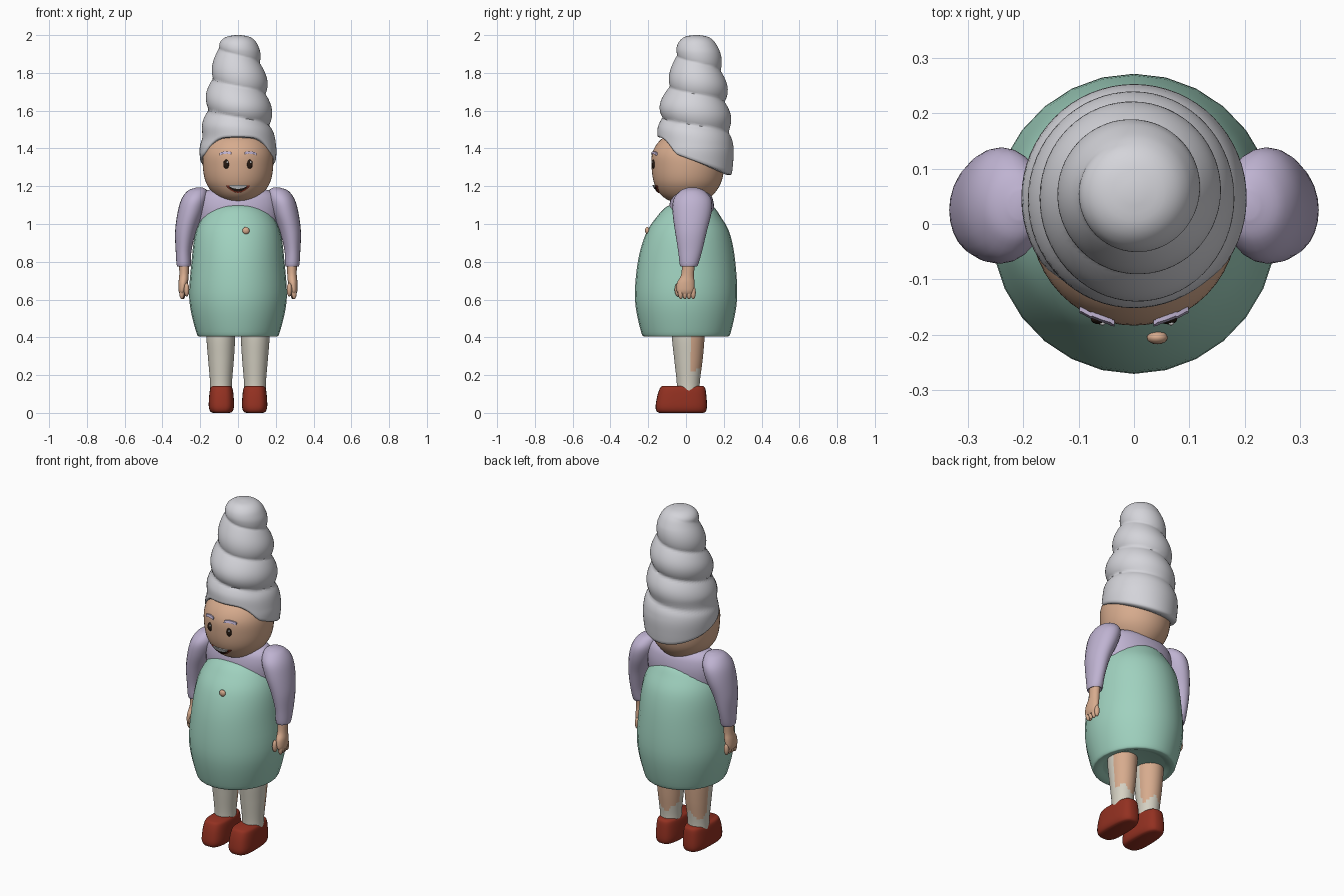
import bpy, bmesh, math

cube = bpy.data.objects.get("Cube")
if cube:
    bpy.data.objects.remove(cube, do_unlink=True)


def material(name, r, g, b):
    mat = bpy.data.materials.new(name)
    mat.use_nodes = True
    mat.diffuse_color = (r, g, b, 1)
    bsdf = next(n for n in mat.node_tree.nodes if n.type == 'BSDF_PRINCIPLED')
    bsdf.inputs["Base Color"].default_value = (r, g, b, 1)
    bsdf.inputs["Roughness"].default_value = 0.7
    return mat


SKIN = material("skin", .68, .41, .27)
HAIR = material("silver_hair", .66, .66, .70)
LAVENDER = material("lavender_cloth", .52, .45, .64)
GREEN = material("mint_dress", .35, .64, .52)
SOCK = material("ivory_sock", .66, .63, .54)
RED = material("red_shoe", .29, .03, .015)
DARK = material("dark_brown", .02, .01, .006)
WHITE = material("white", .85, .85, .85)
LIP = material("lip_red", .28, .04, .02)


def finish(name, bm, *mats, angle=50):
    bmesh.ops.recalc_face_normals(bm, faces=bm.faces)
    mesh = bpy.data.meshes.new(name)
    bm.to_mesh(mesh)
    bm.free()
    obj = bpy.data.objects.new(name, mesh)
    bpy.context.collection.objects.link(obj)
    for mat in mats:
        mesh.materials.append(mat)
    bpy.ops.object.select_all(action='DESELECT')
    obj.select_set(True)
    bpy.context.view_layer.objects.active = obj
    bpy.ops.object.shade_smooth_by_angle(angle=math.radians(angle))
    return obj


def spline(keys, steps):
    """Smooth in-between rings through the key rings."""
    out = []
    for i in range(len(keys) - 1):
        a, b = keys[max(i - 1, 0)], keys[i]
        c, d = keys[i + 1], keys[min(i + 2, len(keys) - 1)]
        for s in range(steps):
            t = s / steps
            out.append([q + t * (r - p) / 2 + t * t * (p - 2.5 * q + 2 * r - d_ / 2)
                        + t ** 3 * (1.5 * (q - r) + (d_ - p) / 2)
                        for p, q, r, d_ in zip(a, b, c, d)])
    return out + [list(keys[-1])]


def skin_rows(bm, rows):
    """Bridge closed rows of points and cap both ends."""
    rows = [[bm.verts.new(p) for p in row] for row in rows]
    n = len(rows[0])
    for low, high in zip(rows, rows[1:]):
        for i in range(n):
            bm.faces.new((low[i], low[(i + 1) % n], high[(i + 1) % n], high[i]))
    bm.faces.new(rows[0])
    bm.faces.new(rows[-1])


def loft(name, keys, *mats, side=1, seg=32, steps=5, power=2, angle=50, shape=None):
    """Stack rings given as (z, centre x, centre y, half width, half depth)."""
    bm = bmesh.new()
    rows = []
    for z, cx, cy, rx, ry in spline(keys, steps):
        row = []
        for i in range(seg):
            a = math.tau * i / seg
            c, s = math.cos(a), math.sin(a)
            row.append((side * cx + rx * math.copysign(abs(c) ** (2 / power), c),
                        cy + ry * math.copysign(abs(s) ** (2 / power), s), z))
        rows.append(row)
    skin_rows(bm, rows)
    if shape:
        shape(bm)
    return finish(name, bm, *mats, angle=angle)


def ball(name, centre, size, mat):
    bm = bmesh.new()
    bmesh.ops.create_uvsphere(bm, u_segments=16, v_segments=10, radius=1)
    bmesh.ops.scale(bm, vec=size, verts=bm.verts)
    bmesh.ops.translate(bm, vec=centre, verts=bm.verts)
    return finish(name, bm, mat)


# Dress and blouse
loft("dress", [(.42, 0, 0, .16, .17), (.405, 0, 0, .2, .215), (.43, 0, 0, .222, .238),
               (.6, 0, 0, .258, .27), (.8, 0, .003, .246, .258), (.95, 0, .01, .226, .222),
               (1.04, 0, .015, .185, .168), (1.09, 0, .02, .13, .125), (1.108, 0, .02, .07, .07)],
     GREEN, seg=28)
loft("blouse", [(.9, 0, .03, .19, .1), (1.05, 0, .03, .215, .12), (1.13, 0, .03, .21, .112),
                (1.17, 0, .03, .18, .09), (1.19, 0, .03, .12, .06)], LAVENDER)

# Head
HEAD = [(1.112, 0, .005, .035, .035), (1.125, 0, .005, .08, .095), (1.16, 0, .005, .128, .143),
        (1.22, 0, .008, .17, .178), (1.3, 0, .01, .186, .192), (1.38, 0, .01, .182, .187),
        (1.45, 0, .025, .15, .155), (1.5, 0, .04, .08, .08)]
loft("head", HEAD, SKIN, seg=48)
HEAD_RINGS = spline(HEAD, 12)


def face_y(x, z):
    _, _, cy, rx, ry = min(HEAD_RINGS, key=lambda ring: abs(ring[0] - z))
    return cy - ry * math.sqrt(max(0, 1 - (x / rx) ** 2))


def face_plate(name, x0, x1, low, high, mat, lift):
    """Thin painted plate following the curve of the face."""
    bm = bmesh.new()
    rows = []
    for i in range(17):
        x = x0 + (x1 - x0) * i / 16
        a, b = low(x), high(x)
        rows.append([(x, face_y(x, z) - d, z) for z, d in
                     ((a, lift), (b, lift), (b, lift - .008), (a, lift - .008))])
    skin_rows(bm, rows)
    finish(name, bm, mat, angle=30)


# Mouth: lips, dark opening and teeth
def curve_up(base, bend):
    return lambda x: base + bend * x * x


face_plate("lips", -.064, .064, curve_up(1.165, 9), curve_up(1.2, 1.2), LIP, .008)
face_plate("mouth_opening", -.05, .05, curve_up(1.172, 9.5), curve_up(1.198, .5), DARK, .010)
face_plate("teeth", -.045, .045, curve_up(1.186, 6), curve_up(1.206, 0), WHITE, .012)

# Hair tower with a spiral twist
TOWER = spline([(1.24, 0, .045, .185, .195), (1.32, 0, .046, .198, .203), (1.4, 0, .047, .203, .205),
                (1.48, 0, .046, .188, .192), (1.6, 0, .044, .172, .182), (1.72, 0, .055, .156, .158),
                (1.84, 0, .06, .13, .13), (1.93, 0, .06, .108, .11), (1.97, 0, .058, .09, .09),
                (1.992, 0, .055, .058, .058), (2.0, 0, .055, .012, .012)], 10)


def tower_ring(z):
    for p, q in zip(TOWER, TOWER[1:]):
        if z <= q[0]:
            t = (z - p[0]) / (q[0] - p[0])
            return [u + (v - u) * t for u, v in zip(p, q)]
    return TOWER[-1]


def hair_point(a, t, tuck=1):
    front = -math.sin(a)
    hairline = 1.26 + .073 * (min(front, .5) + 1)
    if front > .5:
        hairline += .09 * math.sin((front - .5) * math.pi)
    z = hairline + (2 - hairline) * (1 - (1 - t) ** 1.4)
    _, _, cy, rx, ry = tower_ring(z)
    ridge = abs(math.sin(math.pi * ((z - 1.77) / .165 + a / math.tau + .5))) ** .8
    fade = max(0, min(1, (z - 1.42) / .1, (1.99 - z) / .08))
    swell = (1 + fade * (.16 * ridge - .11)) * tuck
    return (rx * swell * math.cos(a), cy + ry * swell * math.sin(a), z)


angles = [math.tau * i / 64 for i in range(64)]
bm = bmesh.new()
skin_rows(bm, [[hair_point(a, 0, .86) for a in angles], [hair_point(a, 0, .97) for a in angles]]
          + [[hair_point(a, (j + .6) / 80.6) for a in angles] for j in range(81)])
finish("hair", bm, HAIR, angle=60)


# Sock cut-outs: bare skin on the back of the leg
def bare_calf(bm):
    for f in bm.faces:
        c = f.calc_center_median()
        edge = .21 + .02 * math.sin(60 * c.x)
        f.material_index = int(c.y > .028 and c.z > edge)


def widen_toe(bm):
    middle = sum(v.co.x for v in bm.verts) / len(bm.verts)
    for v in bm.verts:
        v.co.x = middle + (v.co.x - middle) * (.96 - .5 * v.co.y)


for side, label in ((1, "left_"), (-1, "right_")):
    # Sleeve, hand and fingers
    loft(label + "sleeve", [(.785, .287, .015, .025, .035), (.78, .287, .015, .037, .047),
                            (.86, .288, .022, .042, .064), (.96, .277, .026, .056, .084),
                            (1.06, .25, .032, .07, .103), (1.13, .23, .034, .07, .1),
                            (1.175, .215, .034, .052, .065), (1.192, .205, .034, .02, .025)],
         LAVENDER, side=side, seg=24)
    loft(label + "hand", [(.63, .297, -.005, .012, .035), (.65, .295, -.004, .02, .046),
                          (.69, .29, -.001, .025, .046), (.73, .286, .008, .025, .034),
                          (.8, .285, .014, .027, .034)], SKIN, side=side, seg=20)
    for k in range(4):
        y = -.028 + .022 * k
        ball(label + "finger_" + str(k + 1), (side * (.297 - .002 * k), y, .637), (.014, .014, .035), SKIN)
    ball(label + "thumb", (side * .272, -.043, .652), (.014, .017, .036), SKIN)

    # Leg and shoe
    loft(label + "leg", [(.08, .09, .012, .058, .06), (.16, .09, .012, .058, .061),
                         (.28, .09, .013, .068, .075), (.38, .091, .012, .075, .085),
                         (.45, .091, .012, .076, .088)],
         SOCK, SKIN, side=side, seg=40, steps=8, shape=bare_calf)
    loft(label + "shoe", [(0, .088, -.025, .045, .115), (.008, .088, -.025, .06, .13),
                          (.035, .088, -.025, .068, .136), (.09, .088, -.022, .066, .13),
                          (.13, .088, -.018, .06, .12), (.142, .088, -.018, .048, .108)],
         RED, side=side, power=3, shape=widen_toe)

    # Eye and eyebrow
    x = side * .062
    y = face_y(x, 1.317)
    ball(label + "eye", (x, y, 1.317), (.016, .009, .024), DARK)
    ball(label + "eye_glint", (x + .005, y - .007, 1.327), (.005, .004, .006), WHITE)
    x0, x1 = sorted((side * .035, side * .098))

    def brow(offset):
        return lambda x: 1.372 + offset - 6 * (abs(x) - .06) ** 2

    face_plate(label + "eyebrow", x0, x1, brow(0), brow(.013), LAVENDER, .008)

# Button on the dress
ball("dress_button", (.042, -.205, .965), (.019, .012, .019), SKIN)
